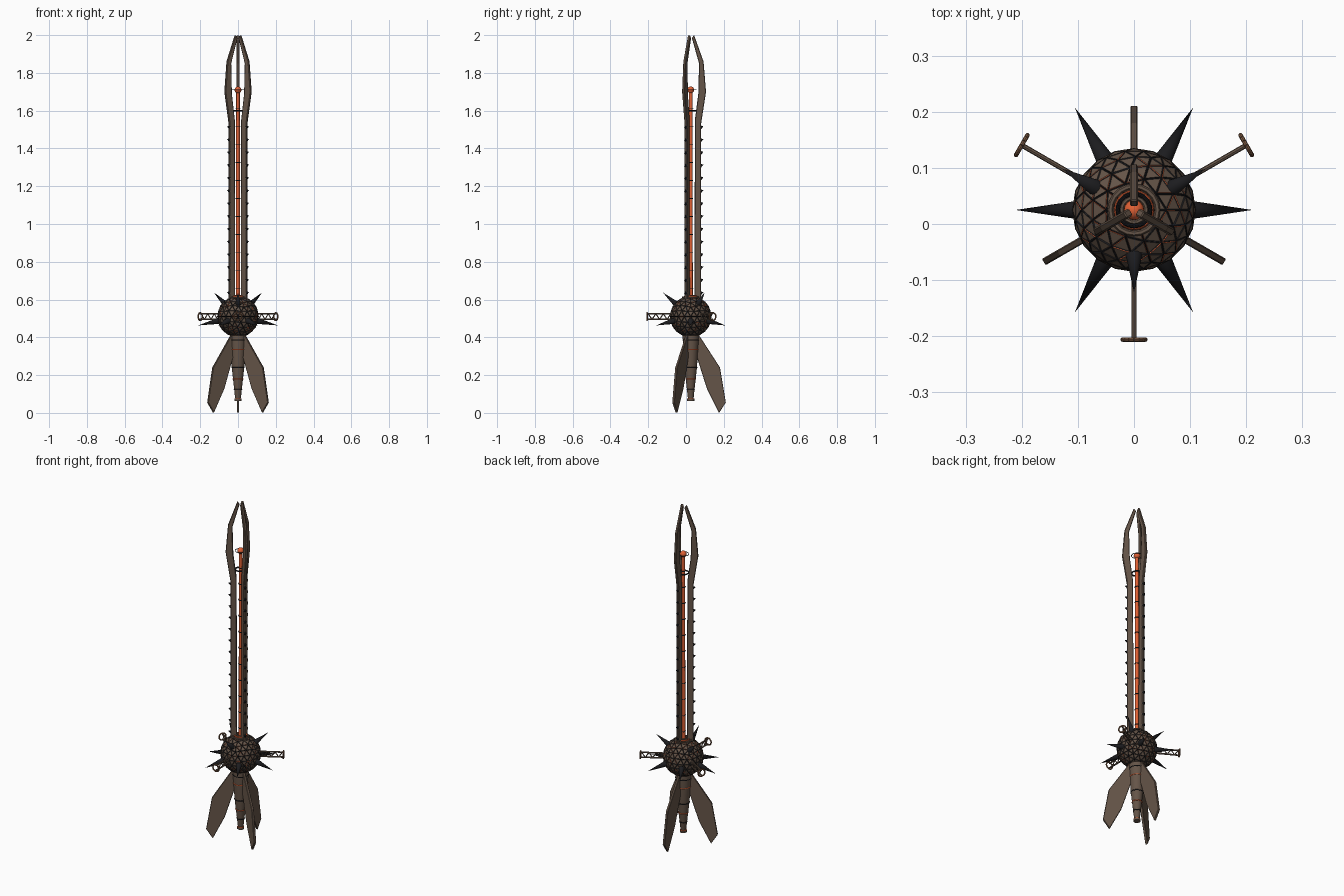
import bpy, bmesh, math, random
from mathutils import Vector, Matrix

if "Cube" in bpy.data.objects:
    bpy.data.objects.remove(bpy.data.objects["Cube"])

random.seed(4)
AY = 0.025            # y of the model's axis
CZ = 0.51             # height of the hub centre


def mat(name, c):
    m = bpy.data.materials.new(name)
    m.diffuse_color = (*c, 1)
    m.use_nodes = True
    m.node_tree.nodes["Principled BSDF"].inputs["Base Color"].default_value = m.diffuse_color
    return m


BROWN = mat("aged_metal", (0.13, 0.09, 0.065))
BLACK = mat("dark_iron", (0.012, 0.012, 0.014))
GLOW = mat("ember_orange", (0.75, 0.12, 0.035))
COPPER = mat("copper", (0.22, 0.11, 0.06))


def finish(name, bm, mats, angle=0, smooth=False):
    """Turn a bmesh into an object spun around the model axis."""
    bmesh.ops.recalc_face_normals(bm, faces=bm.faces)
    me = bpy.data.meshes.new(name)
    bm.to_mesh(me)
    bm.free()
    ob = bpy.data.objects.new(name, me)
    for m in mats:
        me.materials.append(m)
    bpy.context.collection.objects.link(ob)
    ob.location = (0, AY, 0)
    ob.rotation_euler.z = math.radians(angle)
    if smooth:
        bpy.ops.object.select_all(action='DESELECT')
        ob.select_set(True)
        bpy.context.view_layer.objects.active = ob
        bpy.ops.object.shade_smooth_by_angle(angle=math.radians(40))
    return ob


def plate(name, pts, thick, angle, bevel):
    """Flat plate from an (r, z) outline."""
    bm = bmesh.new()
    f = bm.faces.new([bm.verts.new((r, -thick / 2, z)) for r, z in pts])
    ext = bmesh.ops.extrude_face_region(bm, geom=[f])
    bmesh.ops.translate(bm, vec=(0, thick, 0),
                        verts=[v for v in ext['geom'] if isinstance(v, bmesh.types.BMVert)])
    ob = finish(name, bm, [BROWN], angle)
    mod = ob.modifiers.new("chamfer", 'BEVEL')
    mod.width, mod.segments = bevel, 1
    return ob


def bar(bm, a, b, r1, r2=None, n=8):
    """Cylinder or cone between two points."""
    a, b = Vector(a), Vector(b)
    rot = (b - a).to_track_quat('Z', 'Y').to_matrix().to_4x4()
    bmesh.ops.create_cone(bm, cap_ends=True, segments=n, radius1=r1,
                          radius2=r1 if r2 is None else r2, depth=(b - a).length,
                          matrix=Matrix.Translation((a + b) / 2) @ rot)


def lathe(name, prof, m, n=24, closed=False, smooth=True):
    """Spin an (r, z) profile around the axis."""
    bm = bmesh.new()
    vs = [bm.verts.new((r, 0, z)) for r, z in prof]
    ed = [bm.edges.new(p) for p in zip(vs, vs[1:] + ([vs[0]] if closed else []))]
    bmesh.ops.spin(bm, geom=vs + ed, cent=(0, 0, 0), axis=(0, 0, 1),
                   angle=math.tau, steps=n)
    bmesh.ops.remove_doubles(bm, verts=bm.verts, dist=1e-5)
    return finish(name, bm, [m], 0, smooth)


def ring(name, R, r, z, m):
    prof = [(R + r * math.cos(i * math.tau / 6), z + r * math.sin(i * math.tau / 6)) for i in range(6)]
    return lathe(name, prof, m, 20, True)


# Hub: sphere of raised triangular plates with dark and glowing seams
bm = bmesh.new()
bmesh.ops.create_icosphere(bm, subdivisions=3, radius=0.106,
                           matrix=Matrix.Translation((0, 0, CZ)))
plates = list(bm.faces)
seams = bmesh.ops.inset_individual(bm, faces=plates, thickness=0.0032, depth=0.004)['faces']
for f in bm.faces:
    f.material_index = 0
for f in seams:
    up = f.calc_center_median().z - CZ
    f.material_index = 2 if random.random() < (0.6 if up > 0.075 else 0.22) else 1
finish("hub_sphere", bm, [BROWN, BLACK, GLOW])

# Wire cage over the plates
bm = bmesh.new()
bmesh.ops.create_icosphere(bm, subdivisions=3, radius=0.1085,
                           matrix=Matrix.Translation((0, 0, CZ)))
cage = finish("hub_cage", bm, [BLACK])
w = cage.modifiers.new("wire", 'WIREFRAME')
w.thickness = 0.0035

# Collars where the blades leave the hub
ring("collar_outer", 0.042, 0.005, 0.612, BROWN)
ring("collar_glow", 0.032, 0.004, 0.617, GLOW)
ring("collar_inner", 0.022, 0.004, 0.62, BROWN)

# Handle
lathe("handle", [(0, 0.43), (0.043, 0.43), (0.042, 0.38), (0.033, 0.24), (0.016, 0.085),
                 (0.014, 0.075), (0.019, 0.073), (0.019, 0.063), (0, 0.063)], BROWN)
for z, r, m in ((0.385, 0.042, BLACK), (0.335, 0.039, GLOW), (0.24, 0.033, BLACK),
                (0.18, 0.0265, GLOW), (0.125, 0.020, BLACK), (0.075, 0.016, GLOW)):
    ring("handle_band", r, 0.0028, z, m)

# Glowing core rod with bands and a ball
lathe("core_rod", [(0, 0.6), (0.011, 0.6), (0.0095, 1.71), (0, 1.71)], GLOW, 12)
for i in range(11):
    ring("core_band", 0.011, 0.0025, 0.66 + 0.095 * i, BLACK)
bm = bmesh.new()
bmesh.ops.create_uvsphere(bm, u_segments=16, v_segments=10, radius=0.018,
                          matrix=Matrix.Translation((0, 0, 1.71)))
finish("core_ball", bm, [GLOW], 0, True)
ring("ball_halo", 0.03, 0.0018, 1.71, BLACK)
ring("blade_brace_ring", 0.029, 0.004, 1.60, BLACK)

blade = [(0.02, 0.58), (0.055, 0.58), (0.055, 1.53), (0.081, 1.70), (0.068, 1.86),
         (0.018, 2.0), (0.006, 1.985), (0.044, 1.85), (0.040, 1.69), (0.022, 1.55)]
fin = [(0.025, 0.43), (0.045, 0.41), (0.155, 0.24), (0.186, 0.055),
       (0.150, 0.0), (0.085, 0.13), (0.028, 0.31)]

# Blades, teeth and tail fins
for a in (90, 210, 330):
    plate("blade", blade, 0.015, a, 0.003)
    plate("tail_fin", fin, 0.013, a, 0.002)
    bm = bmesh.new()
    for i in range(14):
        z = 0.635 + i * 0.0675
        bar(bm, (0.053, 0, z), (0.067, 0, z + 0.004), 0.010, 0.0, 6)
    finish("blade_teeth", bm, [BLACK], a)

# Lattice guards with end rings
for a in (30, 150, 270):
    bm = bmesh.new()
    for s in (-1, 1):
        bar(bm, (0.095, 0, CZ + s * 0.0145), (0.23, 0, CZ + s * 0.0145), 0.0045)
    for i in range(6):
        s, x = (1 if i % 2 else -1) * 0.0145, 0.105 + i * 0.02
        bar(bm, (x, 0, CZ - s), (x + 0.02, 0, CZ + s), 0.003, n=6)
    finish("guard_lattice", bm, [BROWN], a, True)
    bm = bmesh.new()
    loop = [(0.231, 0.0205 * math.cos(t), CZ + 0.0205 * math.sin(t))
            for t in (i * math.tau / 16 for i in range(17))]
    for p, q in zip(loop, loop[1:]):
        bar(bm, p, q, 0.004)
    finish("guard_end_ring", bm, [COPPER], a, True)
    # raised spike above each guard
    bm = bmesh.new()
    bar(bm, (0.07, 0, CZ + 0.06), (0.147, 0, CZ + 0.127), 0.017, 0.0, 12)
    finish("upper_spike", bm, [BLACK], a, True)

# Ring of spikes around the hub
for a in range(0, 360, 60):
    bm = bmesh.new()
    bar(bm, (0.09, 0, CZ - 0.020), (0.211, 0, CZ - 0.047), 0.018, 0.0, 12)
    finish("ring_spike", bm, [BLACK], a, True)
